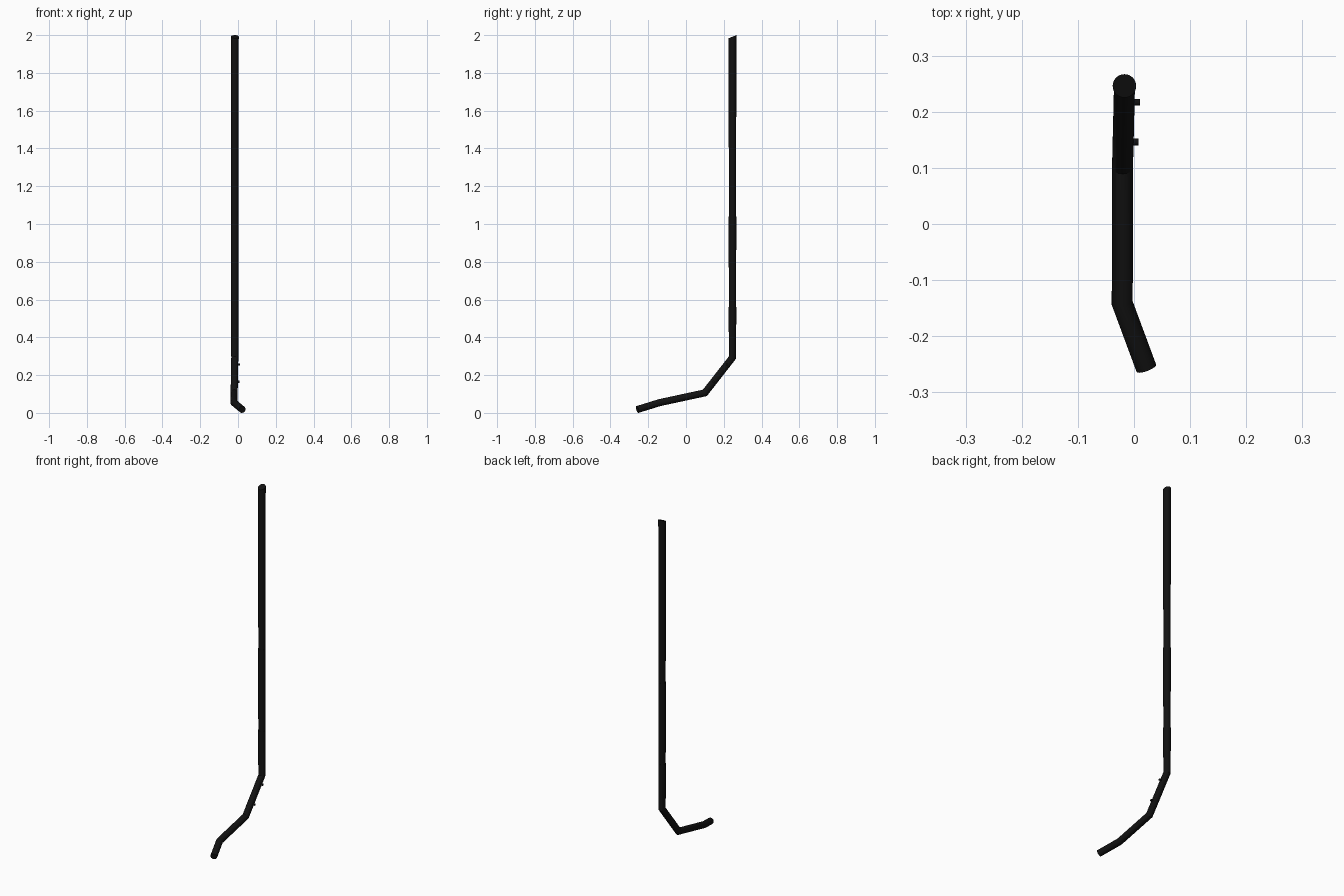
import bpy, bmesh, math
from mathutils import Vector

if "Cube" in bpy.data.objects:
    bpy.data.objects.remove(bpy.data.objects["Cube"])

SIDES = 32
black = bpy.data.materials.new("black_metal")
black.diffuse_color = (0.006, 0.006, 0.006, 1)
black.use_nodes = True
black.node_tree.nodes["Principled BSDF"].inputs["Base Color"].default_value = black.diffuse_color


def finish(bm, name):
    bmesh.ops.recalc_face_normals(bm, faces=bm.faces)
    me = bpy.data.meshes.new(name)
    bm.to_mesh(me)
    bm.free()
    ob = bpy.data.objects.new(name, me)
    bpy.context.collection.objects.link(ob)
    me.materials.append(black)
    bpy.ops.object.select_all(action='DESELECT')
    ob.select_set(True)
    bpy.context.view_layer.objects.active = ob
    bpy.ops.object.shade_smooth_by_angle(angle=math.radians(25))
    return ob


def pipe(name, points, radii, end_normal=None):
    """Round pipe with mitred bends; end_normal slants the last cut."""
    pts = [Vector(p) for p in points]
    dirs = [(b - a).normalized() for a, b in zip(pts, pts[1:])]
    side = dirs[0].cross(Vector((1, 0, 0))).normalized()
    up = side.cross(dirs[0])
    bm = bmesh.new()
    ring_co = [pts[0] + radii[0] * (math.cos(t) * side + math.sin(t) * up)
               for t in (2 * math.pi * i / SIDES for i in range(SIDES))]
    rings = [[bm.verts.new(c) for c in ring_co]]
    for k in range(1, len(pts)):
        d = dirs[k - 1]
        n = (d + dirs[k]) if k < len(dirs) else Vector(end_normal or d)
        new = []
        for c in ring_co:
            off = c - pts[k - 1]
            off = (off - d * off.dot(d)) * (radii[k] / radii[k - 1])
            new.append(pts[k] + off - d * (off.dot(n) / d.dot(n)))
        ring_co = new
        rings.append([bm.verts.new(c) for c in new])
    for a, b in zip(rings, rings[1:]):
        for i in range(SIDES):
            j = (i + 1) % SIDES
            bm.faces.new((a[i], a[j], b[j], b[i]))
    bm.faces.new(rings[0])
    bm.faces.new(rings[-1])
    return finish(bm, name)


X, Y = -0.017, 0.246
knee = Vector((X, Y, 0.293))
foot = Vector((-0.0205, 0.10, 0.106))

# bent lower pipe rising into the first straight length
pipe("lower_pipe",
     [(0.022, -0.257, 0.018), (-0.021, -0.141, 0.054), foot, knee, (X, Y, 0.56)],
     [0.0187, 0.0187, 0.0187, 0.0187, 0.0207])

# straight lengths, each slightly wider at its top where the next one plugs in
pipe("middle_pipe", [(X, Y, 0.54), (X, Y, 1.04)], [0.0188, 0.0207])
pipe("upper_pipe", [(X, Y, 1.02), (X, Y, 1.9915)], [0.0188, 0.021],
     end_normal=(0, -0.4, 1))

# two small pegs on the right side of the slanted part
for name, y, tip in (("upper_peg", 0.217, 0.0105), ("lower_peg", 0.146, 0.008)):
    c = foot.lerp(knee, (y - foot.y) / (knee.y - foot.y))
    bm = bmesh.new()
    bmesh.ops.create_cone(bm, cap_ends=True, segments=16,
                          radius1=0.0062, radius2=0.0062, depth=tip - c.x)
    for v in bm.verts:
        x, py, z = v.co
        v.co = Vector(((tip + c.x) / 2 + z, c.y + py, c.z + x))
    finish(bm, name)
